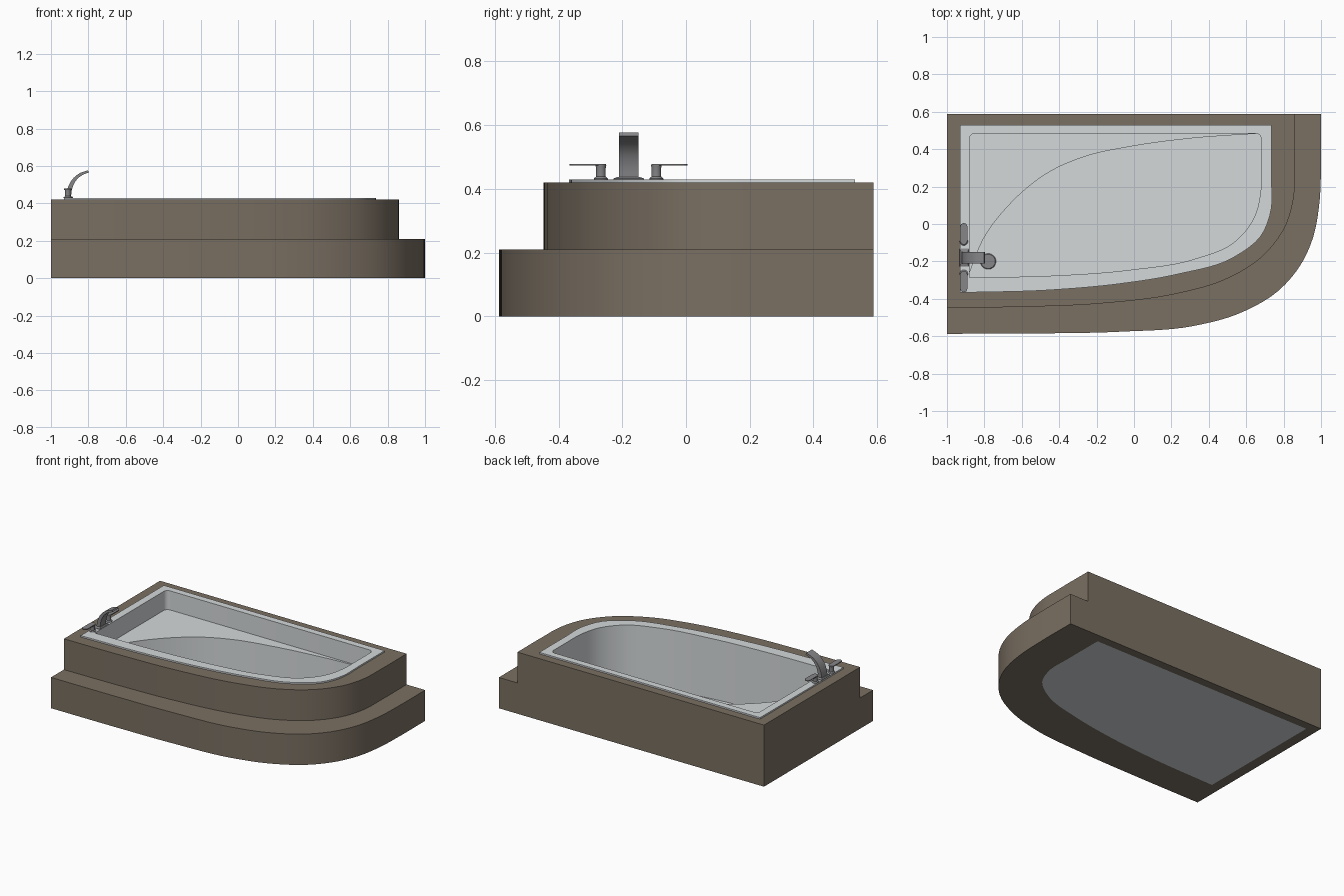
import bpy, bmesh, math
from mathutils import Vector

if "Cube" in bpy.data.objects:
    bpy.data.objects.remove(bpy.data.objects["Cube"])


def material(name, rgb):
    m = bpy.data.materials.new(name)
    m.diffuse_color = (*rgb, 1)
    m.use_nodes = True
    m.node_tree.nodes["Principled BSDF"].inputs["Base Color"].default_value = m.diffuse_color
    return m


STONE = material("brown stone", (0.195, 0.160, 0.122))
ACRYLIC = material("white acrylic", (0.66, 0.69, 0.70))
METAL = material("grey metal", (0.24, 0.24, 0.25))


def loft(name, rings, mat, cyclic=False):
    """Skin a list of equal-length 3D rings; cap the ends unless cyclic."""
    bm = bmesh.new()
    vs = [[bm.verts.new(p) for p in ring] for ring in rings]
    n = len(vs[0])
    for i in range(len(vs) if cyclic else len(vs) - 1):
        a, b = vs[i], vs[(i + 1) % len(vs)]
        for j in range(n):
            k = (j + 1) % n
            bm.faces.new((a[j], a[k], b[k], b[j]))
    if not cyclic:
        bm.faces.new(vs[0])
        bm.faces.new(vs[-1])
    bmesh.ops.remove_doubles(bm, verts=bm.verts, dist=1e-5)
    bmesh.ops.recalc_face_normals(bm, faces=bm.faces)
    me = bpy.data.meshes.new(name)
    bm.to_mesh(me)
    bm.free()
    me.materials.append(mat)
    ob = bpy.data.objects.new(name, me)
    bpy.context.collection.objects.link(ob)
    bpy.ops.object.select_all(action='DESELECT')
    ob.select_set(True)
    bpy.context.view_layer.objects.active = ob
    bpy.ops.object.shade_smooth_by_angle(angle=math.radians(30))
    return ob


def spline(pts, n):
    """Chord-length Hermite curve through 2D points, n + 1 samples."""
    p = [Vector(q) for q in pts]
    t = [0.0]
    for a, b in zip(p, p[1:]):
        t.append(t[-1] + (b - a).length)
    last = len(p) - 1
    tan = []
    for i in range(last + 1):
        if i in (0, last):
            j = max(i, 1)
            tan.append((p[j] - p[j - 1]) / (t[j] - t[j - 1]))
        else:
            h0, h1 = t[i] - t[i - 1], t[i + 1] - t[i]
            d0, d1 = (p[i] - p[i - 1]) / h0, (p[i + 1] - p[i]) / h1
            tan.append((d0 * h1 + d1 * h0) / (h0 + h1))
    out = []
    for k in range(n + 1):
        s = t[-1] * k / n
        i = min(max(j for j in range(last + 1) if t[j] <= s + 1e-9), last - 1)
        h = t[i + 1] - t[i]
        u = (s - t[i]) / h
        q = (p[i] * (2 * u**3 - 3 * u**2 + 1) + tan[i] * h * (u**3 - 2 * u**2 + u)
             + p[i + 1] * (3 * u**2 - 2 * u**3) + tan[i + 1] * h * (u**3 - u**2))
        out.append((q.x, q.y))
    return out


def outline(x0, x1, yb, curve, r=0.0):
    """Square back corners (optionally rounded) and a swept front-right curve."""
    pts = []
    for cx, start in ((x0 + r, 180), (x1 - r, 90)):
        for i in range(6):
            a = math.radians(start - 18 * i)
            pts.append((cx + r * math.cos(a), yb - r + r * math.sin(a)))
    return pts + spline([(x1, yb - r)] + curve, 56)[1:]


def at(pts, z):
    return [(x, y, z) for x, y in pts]


# Plan outlines
step = outline(-1, 1, 0.588, [(1, 0.32), (0.99, 0.1), (0.955, -0.08), (0.89, -0.22),
               (0.78, -0.35), (0.57, -0.475), (0.33, -0.543), (-0.08, -0.576),
               (-0.5, -0.585), (-1, -0.587)])
deck = outline(-1, 0.86, 0.588, [(0.86, 0.33), (0.852, 0.13), (0.815, 0.0), (0.69, -0.17),
               (0.48, -0.3), (0.24, -0.37), (-0.18, -0.425), (-0.6, -0.443), (-1, -0.448)])
rim = outline(-0.93, 0.735, 0.53, [(0.735, 0.25), (0.732, 0.07), (0.685, -0.055), (0.53, -0.18),
              (0.24, -0.267), (-0.08, -0.32), (-0.45, -0.353), (-0.93, -0.367)])
basin = outline(-0.88, 0.68, 0.485, [(0.68, 0.32), (0.676, 0.165), (0.645, 0.04), (0.54, -0.094),
                (0.32, -0.188), (-0.02, -0.245), (-0.45, -0.277), (-0.88, -0.286)], 0.03)

# Stone surround: lower step and upper deck, both open around the tub
loft("lower_step", [at(step, 0), at(step, 0.21), at(rim, 0.21), at(rim, 0)], STONE, True)
loft("upper_deck", [at(deck, 0.21), at(deck, 0.42), at(rim, 0.42), at(rim, 0.21)], STONE, True)

# Tub shell with rim and deep basin
loft("tub", [at(rim, 0), at(rim, 0.43), at(basin, 0.43), at(basin, 0.02)], ACRYLIC)

# Raised corner seat inside the basin
edge = spline([(-0.885, -0.275), (-0.8, -0.07), (-0.666, 0.104), (-0.45, 0.28), (-0.265, 0.36),
               (-0.02, 0.414), (0.297, 0.457), (0.67, 0.484)], 36)
seat = edge + [(0.67, 0.495), (-0.895, 0.495), (-0.895, -0.275)]
loft("corner_seat", [at(seat, 0.015), at(seat, 0.30)], ACRYLIC)


def lathe(name, x, y, profile, n=24):
    rings = [[(x + r * math.cos(2 * math.pi * i / n), y + r * math.sin(2 * math.pi * i / n), z)
              for i in range(n)] for r, z in profile]
    return loft(name, rings, METAL)


# Drain in the basin floor
lathe("drain", -0.78, -0.2, [(0.042, 0.018), (0.042, 0.024), (0.038, 0.027)], 32)

# Spout: flat strip swept along an arching path, on a flared foot
path = spline([(-0.907, 0.43), (-0.9, 0.475), (-0.88, 0.52), (-0.85, 0.55), (-0.8, 0.572)], 14)
rings = []
for i, (x, z) in enumerate(path):
    a, b = path[max(i - 1, 0)], path[min(i + 1, 14)]
    d = Vector((b[0] - a[0], b[1] - a[1])).normalized()
    h = 0.014 - 0.008 * i / 14
    rings.append([(x - d.y * h * s, -0.18 + 0.031 * w, z + d.x * h * s)
                  for s, w in ((1, -1), (1, 1), (-1, 1), (-1, -1))])
loft("spout", rings, METAL)


def rect(hx, hy, z):
    return [(-0.907 + hx * a, -0.18 + hy * b, z) for a, b in ((-1, -1), (1, -1), (1, 1), (-1, 1))]


loft("spout_foot", [rect(0.025, 0.048, 0.428), rect(0.025, 0.048, 0.433), rect(0.019, 0.034, 0.438)], METAL)

# Two lever taps, mirrored about the spout
for name, s in (("left", -1), ("right", 1)):
    y = -0.18 + s * 0.087
    lathe(name + "_tap_post", -0.91, y,
          [(0.022, 0.428), (0.022, 0.433), (0.015, 0.439), (0.015, 0.465), (0.017, 0.475)])
    lever = []
    for c, start in ((y + s * 0.079, 0), (y + s * 0.003, 180)):
        for i in range(9):
            a = math.radians(start + 22.5 * i)
            lever.append((-0.91 + 0.019 * math.cos(a), c + s * 0.019 * math.sin(a)))
    loft(name + "_tap_lever", [at(lever, 0.473), at(lever, 0.479)], METAL)
